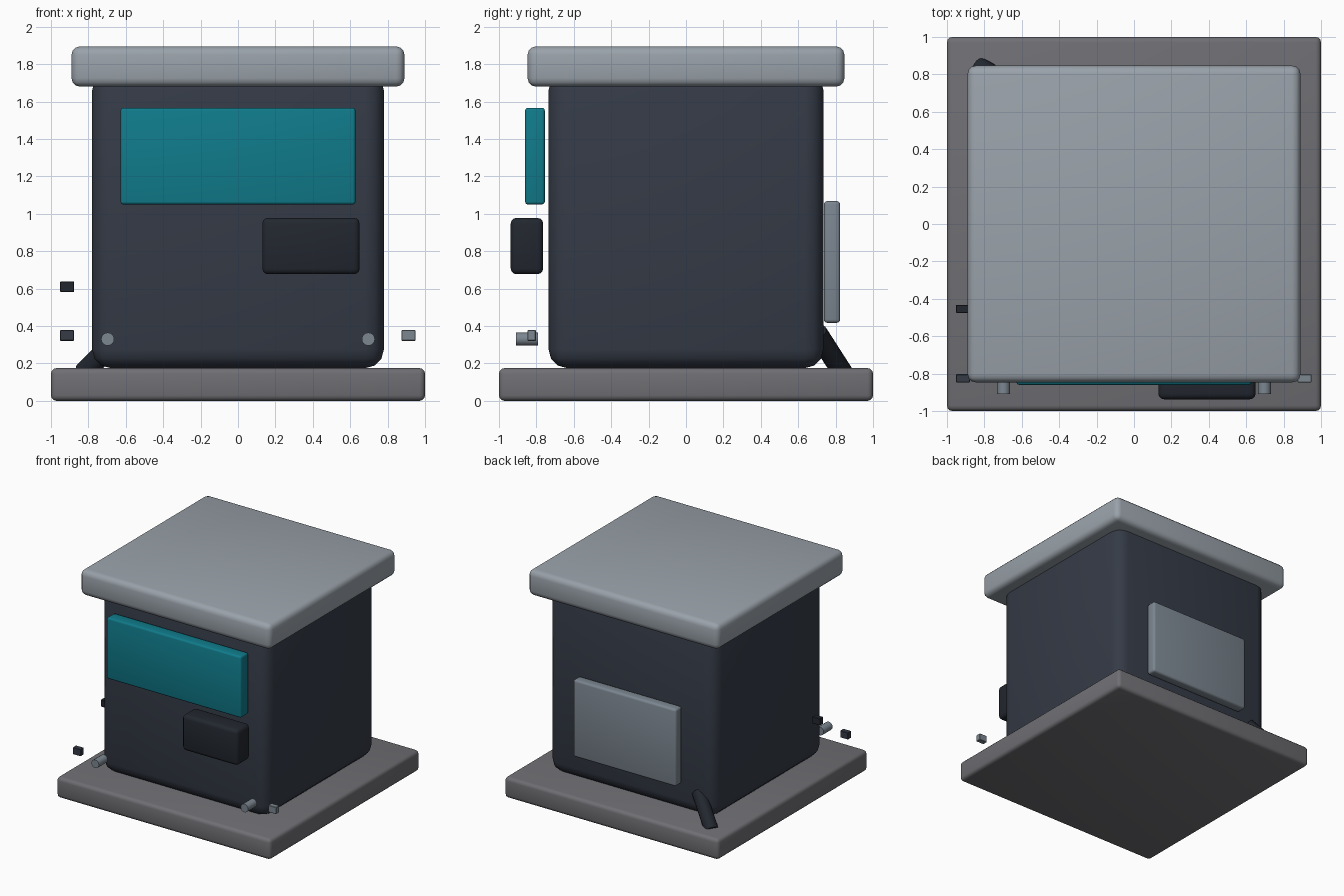
import bpy
import math
from mathutils import Vector

if "Cube" in bpy.data.objects:
    bpy.data.objects.remove(bpy.data.objects["Cube"])


def material(name, color):
    m = bpy.data.materials.new(name)
    m.diffuse_color = (*color, 1)
    m.use_nodes = True
    m.node_tree.nodes["Principled BSDF"].inputs["Base Color"].default_value = m.diffuse_color
    return m


SLATE = material("slate", (0.035, 0.043, 0.062))
BLACK = material("black", (0.016, 0.02, 0.028))
TEAL = material("teal", (0.005, 0.2, 0.26))
STEEL = material("steel", (0.2, 0.24, 0.28))
LIGHT = material("light_grey", (0.32, 0.36, 0.4))
STONE = material("stone", (0.16, 0.16, 0.175))


def finish(obj, name, mat):
    obj.name = name
    obj.data.materials.append(mat)
    bpy.ops.object.shade_smooth_by_angle(angle=math.radians(35))
    return obj


def box(name, x, y, z, mat, bevel, segments=3):
    """Rounded box given its (min, max) extent on each axis."""
    spans = (x, y, z)
    bpy.ops.mesh.primitive_cube_add(size=1, location=[sum(s) / 2 for s in spans])
    obj = bpy.context.object
    obj.scale = [s[1] - s[0] for s in spans]
    bpy.ops.object.transform_apply(location=False, rotation=False, scale=True)
    mod = obj.modifiers.new("Bevel", 'BEVEL')
    mod.width = bevel
    mod.segments = segments
    bpy.ops.object.modifier_apply(modifier=mod.name)
    return finish(obj, name, mat)


def rod(name, start, end, radius, mat, sides=16):
    """Cylinder running between two points."""
    a, b = Vector(start), Vector(end)
    bpy.ops.mesh.primitive_cylinder_add(
        vertices=sides, radius=radius, depth=(b - a).length, location=(a + b) / 2,
        rotation=(b - a).to_track_quat('Z', 'Y').to_euler())
    return finish(bpy.context.object, name, mat)


# Main stack: base slab, body and lid
box("base_slab", (-1, 1), (-1, 1), (0, 0.175), STONE, 0.03)
box("body", (-0.78, 0.78), (-0.735, 0.735), (0.175, 1.76), SLATE, 0.1)
box("lid", (-0.89, 0.89), (-0.847, 0.847), (1.68, 1.895), LIGHT, 0.045)

# Front: screen and tray
box("screen", (-0.628, 0.628), (-0.86, -0.755), (1.05, 1.567), TEAL, 0.015)
box("tray", (0.13, 0.65), (-0.937, -0.764), (0.677, 0.978), BLACK, 0.03)

# Back: service panel
box("service_panel", (-0.48, 0.48), (0.737, 0.824), (0.417, 1.068), STEEL, 0.018)

# Front pegs
for side, label in ((-1, "left"), (1, "right")):
    rod(f"peg_{label}", (side * 0.697, -0.91, 0.33), (side * 0.697, -0.792, 0.33), 0.035, STEEL)

# Small blocks beside the body
for name, cx, cy, cz, mat in (("block_left_front", -0.914, -0.825, 0.35, SLATE),
                              ("block_left_rear", -0.914, -0.454, 0.61, BLACK),
                              ("block_right", 0.912, -0.825, 0.35, STEEL)):
    box(name, (cx - 0.037, cx + 0.037), (cy - 0.022, cy + 0.022),
        (cz - 0.029, cz + 0.029), mat, 0.003, 1)

# Cable leaving the back corner into the base
rod("cable", (-0.61, 0.70, 0.365), (-0.825, 0.838, 0.15), 0.055, BLACK)
